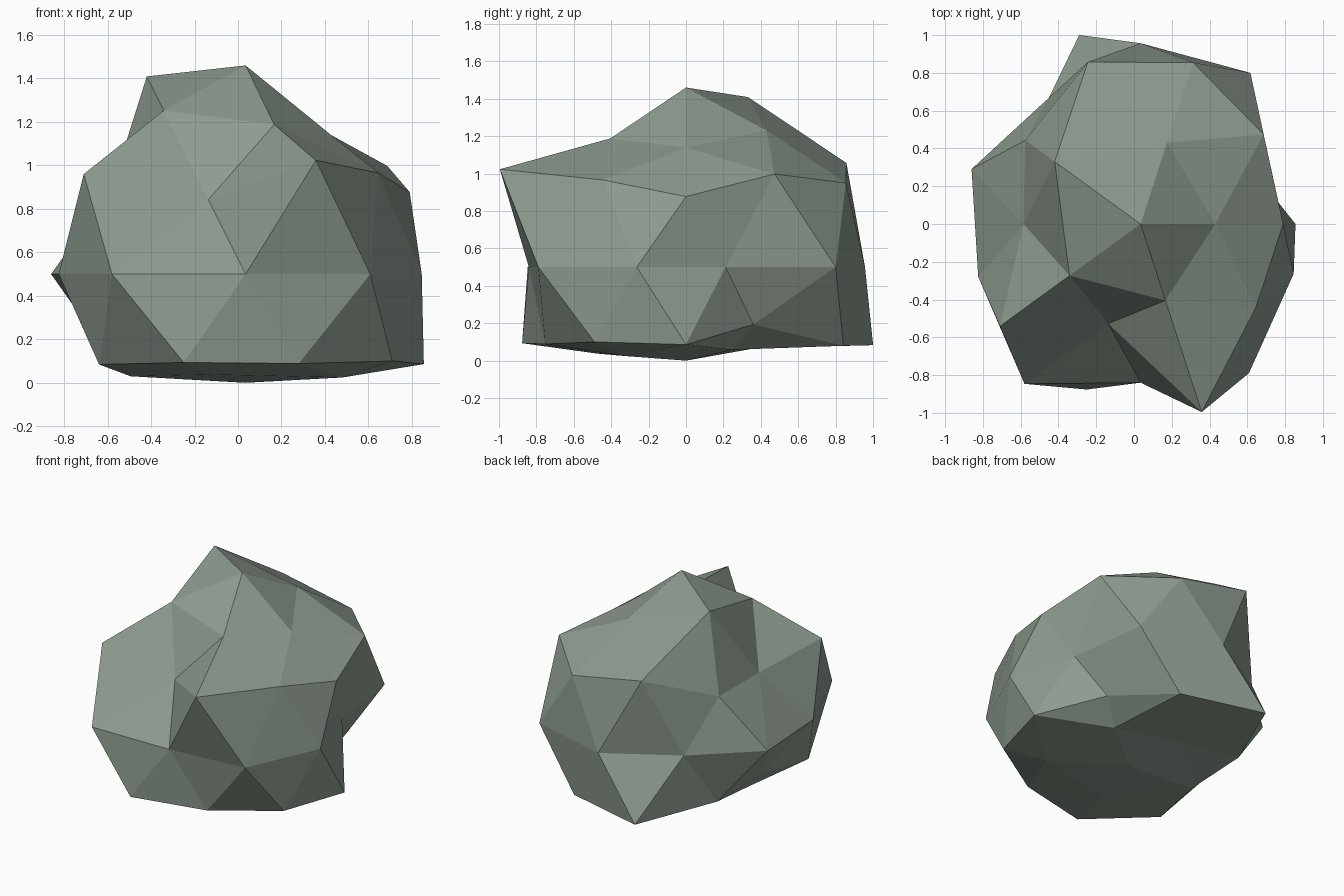
import bpy, bmesh, math
from mathutils import Vector

if "Cube" in bpy.data.objects:
    bpy.data.objects.remove(bpy.data.objects["Cube"])

CENTRE = Vector((0.035, 0, 0.5))
FLOOR, SQUASH = 0.1035, 0.16   # below this height the rock flattens to a base

# Distance from the centre for each ring of a 42-point icosphere:
# ring height -> (first angle, radii going anticlockwise)
RINGS = {
    1.0:   (0, [0.96]),
    0.85:  (0, [0.751, 0.86, 1.069, 0.885, 0.809]),
    0.53:  (36, [0.947, 1.06, 0.729, 0.652, 0.886]),
    0.45:  (0, [0.844, 1.005, 0.843, 1.029, 1.17]),
    0.0:   (18, [0.685, 0.989, 0.957, 0.826, 0.941, 0.904, 1.046, 0.84, 0.976, 0.852]),
    -0.45: (36, [0.685, 1.176, 0.74, 1.03, 0.932]),
    -0.53: (0, [0.964, 1.04, 0.84, 0.98, 0.93]),
    -0.85: (36, [0.8, 0.74, 1.007, 0.95, 1.047]),
    -1.0:  (0, [1.043]),
}


def radius(p):
    ring = min(RINGS, key=lambda h: abs(h - p.z))
    start, radii = RINGS[ring]
    step = 360 / len(radii)
    angle = math.degrees(math.atan2(p.y, p.x))
    return radii[round((angle - start) / step) % len(radii)]


# Boulder: faceted icosphere pushed in and out, with a flattened base
bm = bmesh.new()
bmesh.ops.create_icosphere(bm, subdivisions=2, radius=1)
for v in bm.verts:
    v.co = CENTRE + v.co.normalized() * radius(v.co.normalized())
    if v.co.z < FLOOR:
        v.co.z = FLOOR + (v.co.z - FLOOR) * SQUASH
bmesh.ops.recalc_face_normals(bm, faces=bm.faces)
mesh = bpy.data.meshes.new("boulder")
bm.to_mesh(mesh)
bm.free()

stone = bpy.data.materials.new("grey_green_stone")
stone.diffuse_color = (0.27, 0.33, 0.275, 1)
stone.use_nodes = True
stone.node_tree.nodes["Principled BSDF"].inputs["Base Color"].default_value = stone.diffuse_color
mesh.materials.append(stone)
boulder = bpy.data.objects.new("boulder", mesh)
bpy.context.collection.objects.link(boulder)
